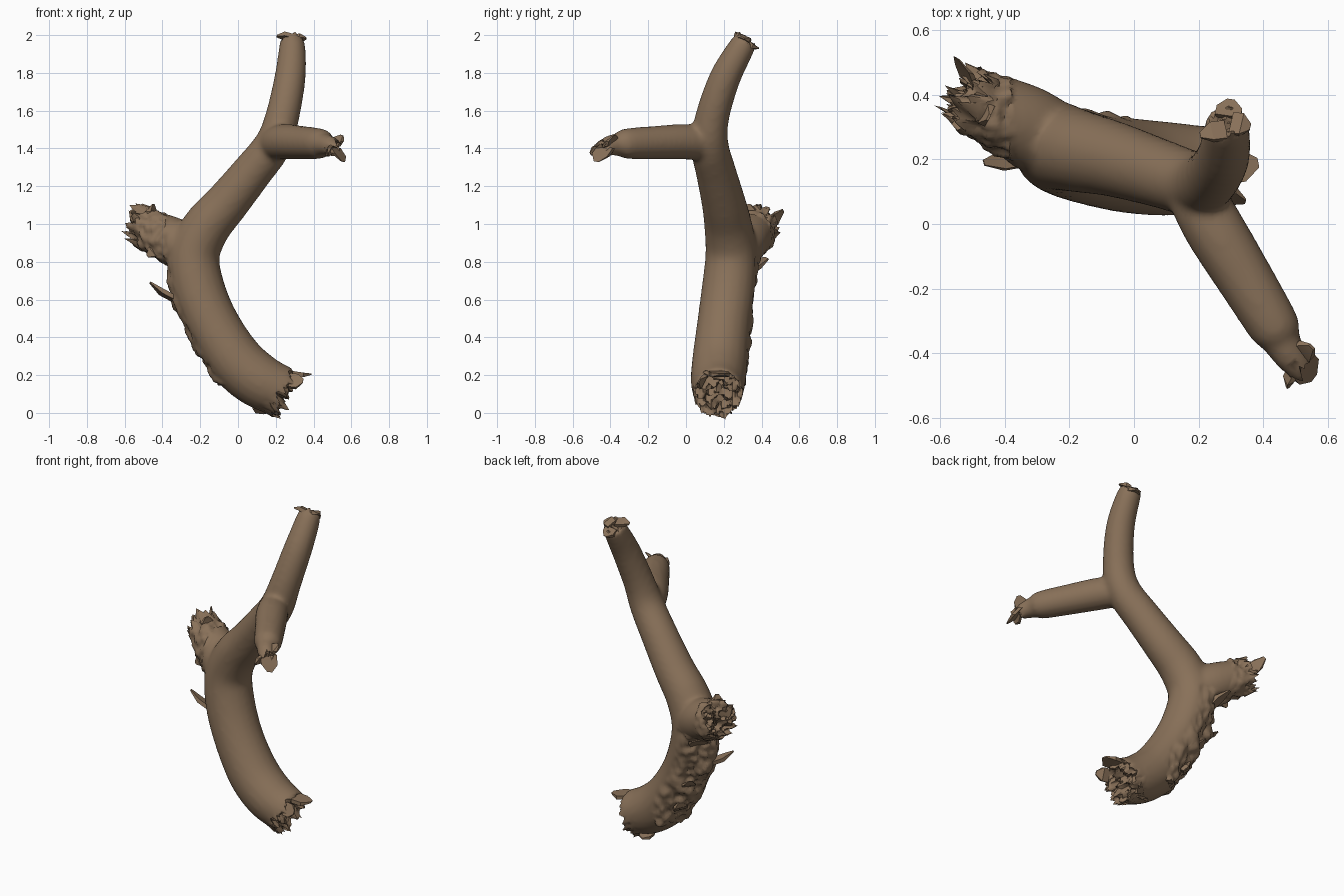
import bpy, bmesh, math, random
from mathutils import Vector, noise

if "Cube" in bpy.data.objects:
    bpy.data.objects.remove(bpy.data.objects["Cube"])

random.seed(4)
wood = bpy.data.materials.new("brown bark")
wood.diffuse_color = (0.25, 0.165, 0.10, 1)
wood.use_nodes = True
wood.node_tree.nodes["Principled BSDF"].inputs["Base Color"].default_value = wood.diffuse_color


def spline(pts, steps=4):
    """Catmull-Rom through (x, y, z, radius) points."""
    P = [Vector(p) for p in pts]
    P = [2 * P[0] - P[1]] + P + [2 * P[-1] - P[-2]]
    out = []
    for i in range(1, len(P) - 2):
        a, b, c, d = P[i - 1:i + 3]
        for s in range(steps):
            t = s / steps
            out.append(0.5 * (2 * b + (c - a) * t + (2 * a - 5 * b + 4 * c - d) * t * t
                              + (3 * b - a - 3 * c + d) * t ** 3))
    return out + [P[-2]]


def tube(bm, pts, sides=20):
    """Capped round limb along a path."""
    path = spline(pts)
    rings, up = [], Vector((0, 1, 0.2))
    for i, p in enumerate(path):
        t = (path[min(i + 1, len(path) - 1)] - path[max(i - 1, 0)]).to_3d().normalized()
        u = (up - t * up.dot(t)).normalized()
        v, up = t.cross(u), u
        rings.append([bm.verts.new(p.to_3d() + p.w * (u * math.cos(a) + v * math.sin(a)))
                      for a in (2 * math.pi * k / sides for k in range(sides))])
    for a, b in zip(rings, rings[1:]):
        for k in range(sides):
            n = (k + 1) % sides
            bm.faces.new((a[k], a[n], b[n], b[k]))
    bm.faces.new(rings[0][::-1])
    bm.faces.new(rings[-1])


def finish(name, bm, angle):
    bmesh.ops.recalc_face_normals(bm, faces=bm.faces)
    me = bpy.data.meshes.new(name)
    bm.to_mesh(me)
    bm.free()
    me.materials.append(wood)
    ob = bpy.data.objects.new(name, me)
    bpy.context.collection.objects.link(ob)
    bpy.ops.object.select_all(action='DESELECT')
    ob.select_set(True)
    bpy.context.view_layer.objects.active = ob
    bpy.ops.object.shade_smooth_by_angle(angle=math.radians(angle))
    return ob


# Limbs: curved trunk into upper fork, side branch, broken stub
bm = bmesh.new()
tube(bm, [(0.25, 0.17, 0.11, .13), (0.12, 0.17, 0.165, .145), (-0.01, 0.18, 0.275, .148),
          (-0.13, 0.20, 0.46, .143), (-0.21, 0.225, 0.65, .143), (-0.235, 0.24, 0.83, .138),
          (-0.17, 0.225, 0.98, .128), (-0.06, 0.2, 1.11, .117), (0.07, 0.16, 1.27, .107),
          (0.185, 0.125, 1.42, .1), (0.235, 0.14, 1.57, .09), (0.275, 0.205, 1.77, .083),
          (0.287, 0.285, 1.92, .072), (0.283, 0.32, 1.975, .062)])
tube(bm, [(0.17, 0.13, 1.42, .085), (0.24, 0.0, 1.435, .094), (0.35, -0.18, 1.43, .088),
          (0.435, -0.32, 1.425, .08), (0.455, -0.36, 1.42, .062), (0.485, -0.41, 1.415, .052),
          (0.51, -0.435, 1.395, .048)])
tube(bm, [(-0.22, 0.24, 0.83, .12), (-0.33, 0.30, 0.90, .128), (-0.43, 0.35, 0.95, .115),
          (-0.53, 0.40, 0.99, .098)])
branch = finish("branch", bm, 40)

# Fuse limbs into one skin with soft forks
m = branch.modifiers.new("fuse", 'REMESH')
m.mode, m.voxel_size = 'VOXEL', 0.014
m = branch.modifiers.new("soften", 'SMOOTH')
m.factor, m.iterations = 0.5, 8
dg = bpy.context.evaluated_depsgraph_get()
fused = bpy.data.meshes.new_from_object(branch.evaluated_get(dg))
branch.modifiers.clear()
bm = bmesh.new()
bm.from_mesh(fused)
bm.normal_update()

# Break the ends (centre, outward axis, reach, depth) and roughen bark
ends = [((0.25, 0.17, 0.11), (0.75, 0, -0.6), .20, .05),
        ((0.283, 0.32, 1.975), (0, .5, .85), .09, .02),
        ((0.51, -0.435, 1.395), (.6, -.75, -.3), .08, .03),
        ((-0.53, 0.40, 0.99), (-.85, .42, .35), .15, .06)]
bark_dir = Vector((-0.75, 0.6, -0.25)).normalized()
normals = {v: v.normal.copy() for v in bm.verts}
for v in bm.verts:
    p, n = v.co.copy(), normals[v]
    for c, ax, reach, depth in ends:
        ax = Vector(ax).normalized()
        d = p - Vector(c)
        along = d.dot(ax)
        if d.length < reach and along > -depth * 1.2:
            f = min(1, (along + depth * 1.2) / depth)
            side = (d - ax * along).length / reach
            v.co += ax * f * depth * (1.1 * noise.noise(p * 24) + 1.2 * noise.noise(p * 55) + 0.9 * side - 0.5)
    if 0.15 < p.z < 1.1 and p.x < 0.0 and (p.z < 0.82 or p.x < -0.38):
        k = max(0, n.dot(bark_dir) - 0.25) if p.z < 0.82 else 0.5
        q = Vector((p.x * 13, p.y * 13, p.z * 9))
        v.co += n * k * 0.05 * (noise.noise(q) + 0.7 * noise.noise(q * 2.5))
fused_bm = bm
old = branch
bpy.data.objects.remove(old)
branch = finish("branch", fused_bm, 50)


def splinters(name, data):
    """Thin torn wedges: base, tip, half width, thickness direction."""
    bm = bmesh.new()
    for base, tip, w, flat in data:
        b, t, f = Vector(base), Vector(tip), Vector(flat).normalized()
        ax = t - b
        s = ax.cross(f).normalized() * w
        f = f * 0.012
        mid = b + ax * 0.55 + f * random.uniform(-1, 1)
        rows = [[o + s * k + f * g for k, g in ((-1, -1), (1, -1), (1, 1), (-1, 1))]
                for o in (b, mid)]
        tips = [t + s * k * 0.3 + f * g * 0.3 for k, g in ((-1, -1), (1, -1), (1, 1), (-1, 1))]
        vs = [[bm.verts.new(c) for c in r] for r in rows + [tips]]
        for a, c in zip(vs, vs[1:]):
            for k in range(4):
                bm.faces.new((a[k], a[(k + 1) % 4], c[(k + 1) % 4], c[k]))
        bm.faces.new(vs[0])
        bm.faces.new(vs[-1])
    finish(name, bm, 30)


# Torn splinters at each broken end
splinters("trunk_splinters", [
    ((0.28, 0.17, 0.21), (0.385, 0.19, 0.205), .05, (0, 0, 1)),
    ((0.27, 0.09, 0.17), (0.345, 0.07, 0.17), .04, (0, -1, 0.5)),
    ((0.12, 0.19, 0.045), (0.15, 0.24, 0.0), .05, (0.3, 0, -1))])
splinters("stub_splinters", [
    ((-0.45, 0.34, 1.03), (-0.45, 0.33, 1.105), .035, (.6, -.3, 0)),
    ((-0.51, 0.44, 1.0), (-0.55, 0.515, 1.07), .035, (-.6, .2, .6)),
    ((-0.52, 0.37, 1.0), (-0.57, 0.36, 1.07), .03, (0, -1, .5)),
    ((-0.42, 0.28, 0.87), (-0.48, 0.26, 0.83), .03, (0, -1, .3))])
splinters("top_splinters", [
    ((0.285, 0.29, 1.985), (0.205, 0.275, 1.995), .03, (0, .4, 1)),
    ((0.30, 0.31, 1.975), (0.36, 0.30, 1.985), .035, (0, .4, 1)),
    ((0.29, 0.33, 1.96), (0.30, 0.385, 1.93), .04, (0, .5, 1))])
splinters("side_splinters", [
    ((0.505, -0.42, 1.41), (0.555, -0.475, 1.33), .05, (.8, -.6, 0)),
    ((0.51, -0.40, 1.42), (0.55, -0.38, 1.47), .035, (.6, .6, 0)),
    ((0.50, -0.44, 1.40), (0.475, -0.505, 1.37), .03, (.8, .4, 0))])
# Peeling bark flaps along the outer side of the trunk
splinters("bark_flaps", [
    ((-0.33, 0.21, 0.60), (-0.465, 0.19, 0.69), .03, (0.3, 0.3, 1)),
    ((-0.31, 0.30, 0.74), (-0.36, 0.43, 0.82), .05, (-.5, .5, -.5)),
    ((-0.20, 0.28, 0.43), (-0.26, 0.33, 0.50), .04, (-.7, .6, 0)),
    ((-0.14, 0.26, 0.27), (-0.17, 0.30, 0.33), .04, (-.7, .5, -.4))])
